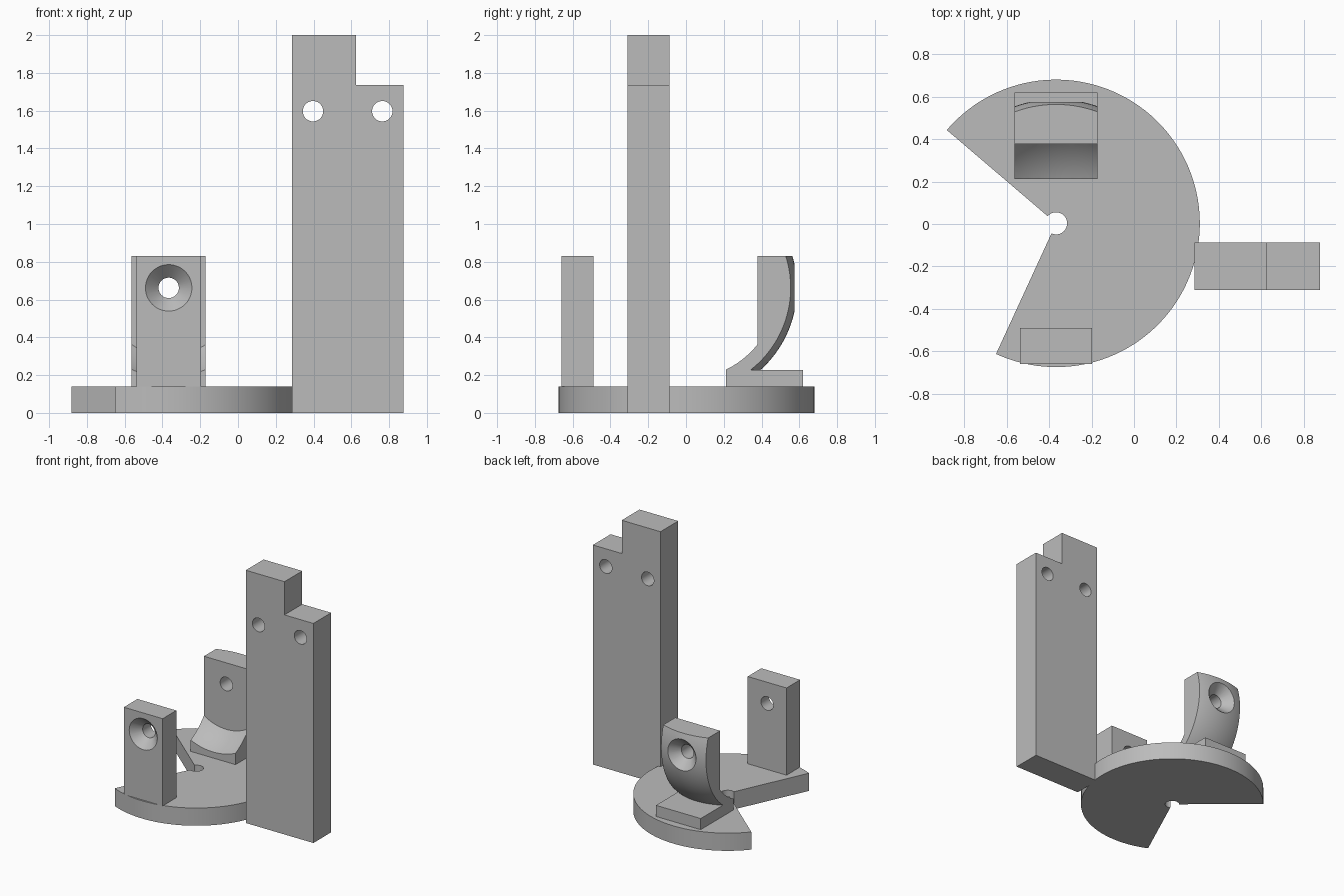
import bpy
import bmesh
from math import radians, cos, sin
from mathutils import Matrix, Vector

cube = bpy.data.objects.get("Cube")
if cube:
    bpy.data.objects.remove(cube, do_unlink=True)

GREY = bpy.data.materials.new("plain grey")
GREY.use_nodes = True
GREY.diffuse_color = (0.5, 0.5, 0.5, 1)
GREY.node_tree.nodes["Principled BSDF"].inputs["Base Color"].default_value = (0.5, 0.5, 0.5, 1)

CX, CY = -0.367, 0.003      # turntable axis
FLOOR = 0.14                # top of the base disc
HOLE_Z = 0.662
HOLE_R, SINK_R = 0.054, 0.123
SINK_DEPTH = SINK_R - HOLE_R


def make(name, bm):
    bmesh.ops.recalc_face_normals(bm, faces=bm.faces)
    mesh = bpy.data.meshes.new(name)
    bm.to_mesh(mesh)
    bm.free()
    mesh.materials.append(GREY)
    obj = bpy.data.objects.new(name, mesh)
    bpy.context.collection.objects.link(obj)
    return obj


def prism(name, points, depth):
    """Extrude a closed outline along the depth vector."""
    bm = bmesh.new()
    face = bm.faces.new([bm.verts.new(p) for p in points])
    out = bmesh.ops.extrude_face_region(bm, geom=[face])
    moved = [v for v in out["geom"] if isinstance(v, bmesh.types.BMVert)]
    bmesh.ops.translate(bm, verts=moved, vec=depth)
    return make(name, bm)


def box(name, x0, x1, y0, y1, z0, z1):
    outline = [(x0, y0, z0), (x1, y0, z0), (x1, y0, z1), (x0, y0, z1)]
    return prism(name, outline, (0, y1 - y0, 0))


def cone_y(name, x, z, y0, y1, r0, r1):
    """Round cutter running along y."""
    bm = bmesh.new()
    place = Matrix.Translation((x, (y0 + y1) / 2, z)) @ Matrix.Rotation(radians(-90), 4, "X")
    bmesh.ops.create_cone(bm, cap_ends=True, segments=48, radius1=r0, radius2=r1,
                          depth=y1 - y0, matrix=place)
    return make(name, bm)


def sphere(name, radius):
    bm = bmesh.new()
    bmesh.ops.create_uvsphere(bm, u_segments=128, v_segments=64, radius=radius,
                              matrix=Matrix.Translation((CX, CY, HOLE_Z)))
    return make(name, bm)


def combine(obj, tool, operation="DIFFERENCE"):
    mod = obj.modifiers.new("cut", "BOOLEAN")
    mod.operation, mod.object, mod.solver = operation, tool, "EXACT"
    graph = bpy.context.evaluated_depsgraph_get()
    mesh = bpy.data.meshes.new_from_object(obj.evaluated_get(graph))
    obj.modifiers.clear()
    obj.data = mesh
    bpy.data.objects.remove(tool, do_unlink=True)


# Base disc with a missing wedge and a centre hole
def arc(radius, start, end, steps):
    angles = [radians(start + (end - start) * i / steps) for i in range(steps + 1)]
    return [(CX + radius * cos(a), CY + radius * sin(a), 0) for a in angles]


START, END = -114.7, 139.5
base = prism("base_disc", arc(0.677, START, END, 90) + arc(0.052, END, START, 40), (0, 0, FLOOR))

# Tall stepped pillar with two through holes
outline = [(0.285, 0), (0.877, 0), (0.877, 1.737), (0.624, 1.737), (0.624, 2), (0.285, 2)]
pillar = prism("stepped_pillar", [(x, -0.31, z) for x, z in outline], (0, 0.222, 0))
for x in (0.397, 0.764):
    combine(pillar, cone_y("drill", x, 1.597, -0.5, 0.1, HOLE_R, HOLE_R))

# Front post, countersunk on its outer side
post = box("front_post", CX - 0.17, CX + 0.17, -0.66, -0.49, FLOOR, 0.83)
combine(post, cone_y("drill", CX, HOLE_Z, -0.8, -0.4, HOLE_R, HOLE_R))
combine(post, cone_y("sink", CX, HOLE_Z, -0.68, -0.66 + SINK_DEPTH, SINK_R + 0.02, HOLE_R))

# Back bracket: upright with a spherical back, on a foot plate, hollowed in front
X0, X1, Y0, Y1 = CX - 0.196, CX + 0.196, 0.213, 0.62
bracket = box("back_bracket", X0, X1, Y0, Y1, FLOOR, 0.83)
combine(bracket, sphere("outer_ball", 0.585), "INTERSECT")
combine(bracket, box("foot", X0, X1, Y0, Y1, FLOOR, 0.228), "UNION")
hollow = sphere("inner_ball", 0.519)
combine(hollow, box("limit", -1.2, 0.5, -0.2, 0.378, 0, 1.5), "INTERSECT")
combine(bracket, hollow)
combine(bracket, cone_y("drill", CX, HOLE_Z, 0.3, 0.7, HOLE_R, HOLE_R))
SINK_Y = 0.574
combine(bracket, cone_y("sink", CX, HOLE_Z, SINK_Y - SINK_DEPTH, SINK_Y + 0.06,
                        HOLE_R, SINK_R + 0.06))

# Smooth curved faces, keep hard edges
for obj in bpy.context.view_layer.objects:
    obj.select_set(False)
for obj in (base, pillar, post, bracket):
    obj.select_set(True)
bpy.context.view_layer.objects.active = base
bpy.ops.object.shade_smooth_by_angle(angle=radians(25))
